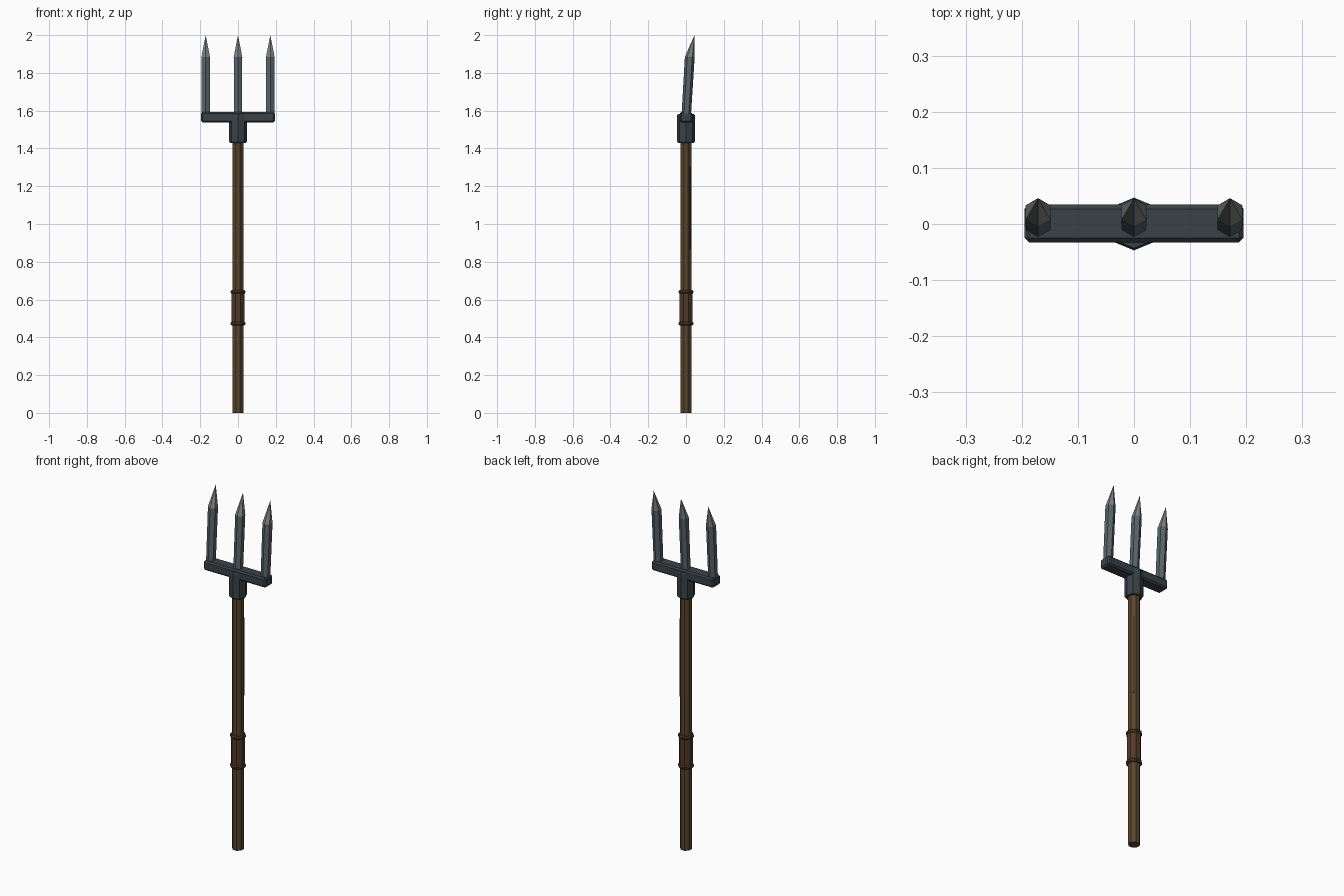
import bpy, bmesh, math

if "Cube" in bpy.data.objects:
    bpy.data.objects.remove(bpy.data.objects["Cube"])


def material(name, rgb):
    m = bpy.data.materials.new(name)
    m.diffuse_color = (*rgb, 1)
    m.use_nodes = True
    m.node_tree.nodes["Principled BSDF"].inputs["Base Color"].default_value = m.diffuse_color
    return m


WOOD = material("wood", (0.10, 0.062, 0.027))
GRAIN = material("dark_wood", (0.05, 0.03, 0.014))
LEATHER = material("leather", (0.085, 0.042, 0.022))
IRON = material("dark_iron", (0.04, 0.055, 0.063))
STEEL = material("steel", (0.10, 0.13, 0.145))
EDGE = material("sharpened_steel", (0.20, 0.21, 0.205))


def finish(name, bm, mats):
    bmesh.ops.recalc_face_normals(bm, faces=bm.faces)
    me = bpy.data.meshes.new(name)
    bm.to_mesh(me)
    bm.free()
    ob = bpy.data.objects.new(name, me)
    for m in mats:
        me.materials.append(m)
    bpy.context.collection.objects.link(ob)
    return ob


def loft(name, rings, sides, mats, x=0, start=0.0, top_mat=0):
    """Stack polygon rings (z, radius, y offset); radius 0 makes a point."""
    bm = bmesh.new()
    loops = []
    for z, r, y in rings:
        n = sides if r else 1
        loops.append([bm.verts.new((x + r * math.cos(start + math.tau * i / sides),
                                    y + r * math.sin(start + math.tau * i / sides), z))
                      for i in range(n)])
    for k, (a, b) in enumerate(zip(loops, loops[1:])):
        for i in range(sides):
            j = (i + 1) % sides
            quad = [a[i], a[j], b[j], b[i]] if len(b) > 1 else [a[i], a[j], b[0]]
            f = bm.faces.new(quad)
            f.material_index = top_mat if k == len(loops) - 2 else 0
    bm.faces.new(loops[0][::-1])
    if len(loops[-1]) > 1:
        bm.faces.new(loops[-1])
    return finish(name, bm, mats)


def box(name, size, loc, mat, bevel=0.0, turn=0.0):
    bm = bmesh.new()
    bmesh.ops.create_cube(bm, size=1)
    bmesh.ops.scale(bm, vec=size, verts=bm.verts)
    if bevel:
        bmesh.ops.bevel(bm, geom=bm.edges[:], offset=bevel, segments=1, affect='EDGES')
    ob = finish(name, bm, [mat])
    ob.location = loc
    ob.rotation_euler.z = turn
    return ob


# wooden shaft with one raised grain strip
loft("shaft", [(0, 0.031, 0), (1.46, 0.031, 0)], 8, [WOOD], start=math.pi / 8)
a = math.radians(48)
box("grain_strip", (0.008, 0.007, 0.44),
    (0.030 * math.cos(a), 0.030 * math.sin(a), 1.085), GRAIN, turn=a)

# leather grip and its end bands
loft("grip", [(0.47, 0.037, 0), (0.64, 0.037, 0)], 8, [LEATHER], start=math.pi / 8)
for name, z in (("lower_band", 0.473), ("upper_band", 0.641)):
    loft(name, [(z - 0.010, 0.037, 0), (z - 0.004, 0.042, 0),
                (z + 0.004, 0.042, 0), (z + 0.010, 0.037, 0)],
         8, [LEATHER], start=math.pi / 8)

# iron socket and crossbar
loft("socket", [(1.43, 0.042, 0), (1.437, 0.047, 0), (1.575, 0.047, 0), (1.582, 0.043, 0)],
     8, [IRON])
box("crossbar", (0.39, 0.068, 0.054), (0, 0.001, 1.565), IRON, bevel=0.008)

# three forward-leaning tines with sharpened tips
for name, x in (("left_tine", -0.171), ("middle_tine", 0), ("right_tine", 0.171)):
    loft(name, [(1.57, 0.025, 0.001), (1.885, 0.026, 0.020), (2.0, 0, 0.045)],
         6, [STEEL, EDGE], x=x, start=math.pi / 2, top_mat=1)
